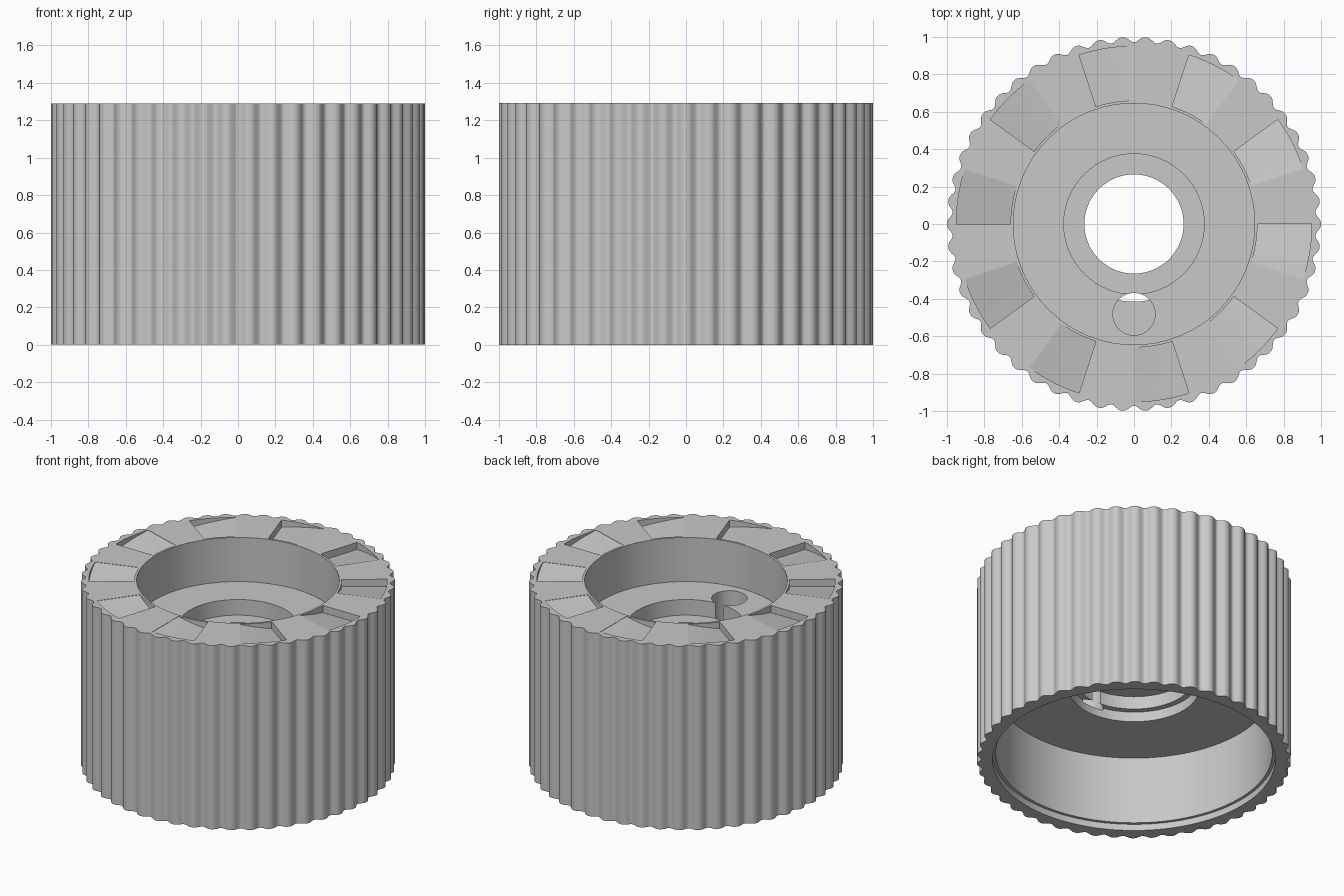
import bpy, bmesh
from math import sin, cos, pi, radians

cube = bpy.data.objects.get("Cube")
if cube:
    bpy.data.objects.remove(cube)

HEIGHT = 1.29
LOBES = 50
SEGMENTS = LOBES * 16

grey = bpy.data.materials.new("plain grey")
grey.use_nodes = True
colour = (0.58, 0.58, 0.58, 1)
grey.diffuse_color = colour
grey.node_tree.nodes["Principled BSDF"].inputs["Base Color"].default_value = colour


def skin(name, rings, closed):
    """Join equal cross-section loops into a solid object."""
    bm = bmesh.new()
    loops = [[bm.verts.new(p) for p in ring] for ring in rings]
    size = len(loops[0])
    for i in range(len(loops) - (0 if closed else 1)):
        a, b = loops[i], loops[(i + 1) % len(loops)]
        for j in range(size):
            k = (j + 1) % size
            bm.faces.new((a[j], a[k], b[k], b[j]))
    if not closed:
        bm.faces.new(loops[0])
        bm.faces.new(loops[-1])
    bmesh.ops.recalc_face_normals(bm, faces=bm.faces)
    mesh = bpy.data.meshes.new(name)
    bm.to_mesh(mesh)
    bm.free()
    mesh.materials.append(grey)
    obj = bpy.data.objects.new(name, mesh)
    bpy.context.collection.objects.link(obj)
    return obj


def cut(target, cutter):
    """Subtract the cutter and remove it."""
    cutter.hide_render = True
    mod = target.modifiers.new("cut", 'BOOLEAN')
    mod.operation = 'DIFFERENCE'
    mod.solver = 'EXACT'
    mod.object = cutter
    bpy.context.view_layer.objects.active = target
    bpy.ops.object.modifier_apply(modifier=mod.name)
    bpy.data.objects.remove(cutter)


# Fluted body: section (radius, height), from the bore outwards to the skirt
section = [
    (0.265, 0.87), (0.375, 0.87), (0.375, 0.98), (0.645, 0.98),
    (0.645, HEIGHT), (1, HEIGHT), (1, 0), (0.9, 0), (0.9, 0.045),
    (0.88, 0.045), (0.88, 0.52), (0.415, 0.52), (0.415, 0.59),
    (0.375, 0.59), (0.375, 0.68), (0.265, 0.68),
]
rings = []
for i in range(SEGMENTS):
    a = 2 * pi * i / SEGMENTS
    flute = 1 - 0.028 * abs(sin(a * LOBES / 2)) ** 2.6
    rings.append([(r * (flute if r == 1 else 1) * cos(a),
                   r * (flute if r == 1 else 1) * sin(a), z)
                  for r, z in section])
body = skin("fluted_knob_body", rings, True)

# Ten ramped ratchet pockets in the top face
for n in range(10):
    rings = []
    for i in range(13):
        t = i / 12
        a = radians(36 * n + 18 + 18 * t)
        floor = HEIGHT - 0.002 - 0.048 * t
        rings.append([(r * cos(a), r * sin(a), z) for r, z in
                      ((0.66, floor), (0.95, floor), (0.95, 1.4), (0.66, 1.4))])
    cut(body, skin("pocket_cutter", rings, False))

# Off-centre pin hole in the recessed floor
circle = [(0.113 * cos(2 * pi * i / 48), 0.113 * sin(2 * pi * i / 48) - 0.482)
          for i in range(48)]
cut(body, skin("pin_hole_cutter", [[(x, y, z) for x, y in circle]
                                   for z in (0.575, 1.1)], False))

# Smooth curved walls, crisp rims
bpy.ops.object.select_all(action='DESELECT')
body.select_set(True)
bpy.context.view_layer.objects.active = body
bpy.ops.object.shade_smooth_by_angle(angle=radians(32))
